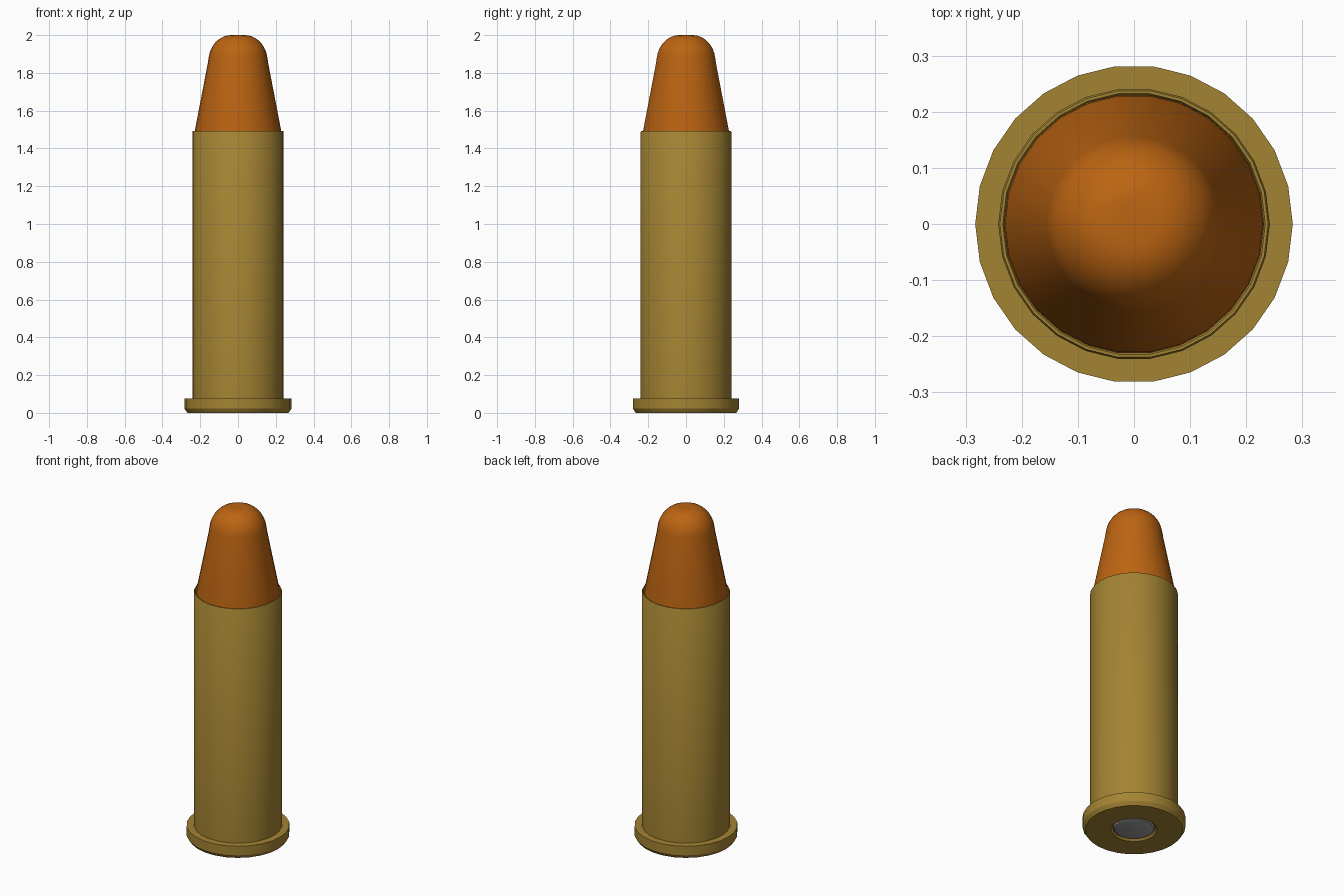
import bpy, bmesh, math

if "Cube" in bpy.data.objects:
    bpy.data.objects.remove(bpy.data.objects["Cube"])

SIDES = 26


def material(name, rgb):
    m = bpy.data.materials.new(name)
    m.diffuse_color = (*rgb, 1)
    m.use_nodes = True
    m.node_tree.nodes["Principled BSDF"].inputs["Base Color"].default_value = m.diffuse_color
    return m


brass = material("brass", (0.37, 0.23, 0.033))
copper = material("copper", (0.50, 0.128, 0.006))
steel = material("steel grey", (0.33, 0.33, 0.34))


def lathe(name, profile, mat):
    """Spin (radius, z) points around z; open profile ends are capped."""
    bm = bmesh.new()
    rings = []
    for r, z in profile:
        rings.append([bm.verts.new((r * math.cos(2 * math.pi * i / SIDES),
                                    r * math.sin(2 * math.pi * i / SIDES), z))
                      for i in range(SIDES)])
    for a, b in zip(rings, rings[1:]):
        for i in range(SIDES):
            j = (i + 1) % SIDES
            bm.faces.new((a[i], a[j], b[j], b[i]))
    bm.faces.new(rings[0])
    bm.faces.new(rings[-1])
    bmesh.ops.recalc_face_normals(bm, faces=bm.faces)
    mesh = bpy.data.meshes.new(name)
    bm.to_mesh(mesh)
    bm.free()
    mesh.materials.append(mat)
    ob = bpy.data.objects.new(name, mesh)
    bpy.context.collection.objects.link(ob)
    bpy.ops.object.select_all(action='DESELECT')
    ob.select_set(True)
    bpy.context.view_layer.objects.active = ob
    bpy.ops.object.shade_smooth_by_angle(angle=math.radians(32))
    return ob


# Case: primer pocket, rim, straight wall and rolled mouth
lathe("case", [(0.115, 0.03), (0.115, 0.012), (0.127, 0.0), (0.268, 0.0),
               (0.283, 0.022), (0.283, 0.077), (0.242, 0.077),
               (0.242, 1.487), (0.239, 1.492), (0.234, 1.492),
               (0.231, 1.487), (0.231, 1.42)], brass)

# Bullet: tapered flank, then a round nose with a small flat tip
nose = [(0.036 + 0.121 * math.cos(t), 1.86 + 0.14 * math.sin(t))
        for t in (math.radians(90 * k / 10) for k in range(1, 11))]
lathe("bullet", [(0.231, 1.40), (0.230, 1.487), (0.161, 1.845)] + nose, copper)

# Primer: rounded disc seated in the base
lathe("primer", [(0.098, 0.002), (0.108, 0.006), (0.113, 0.014),
                 (0.113, 0.05)], steel)
